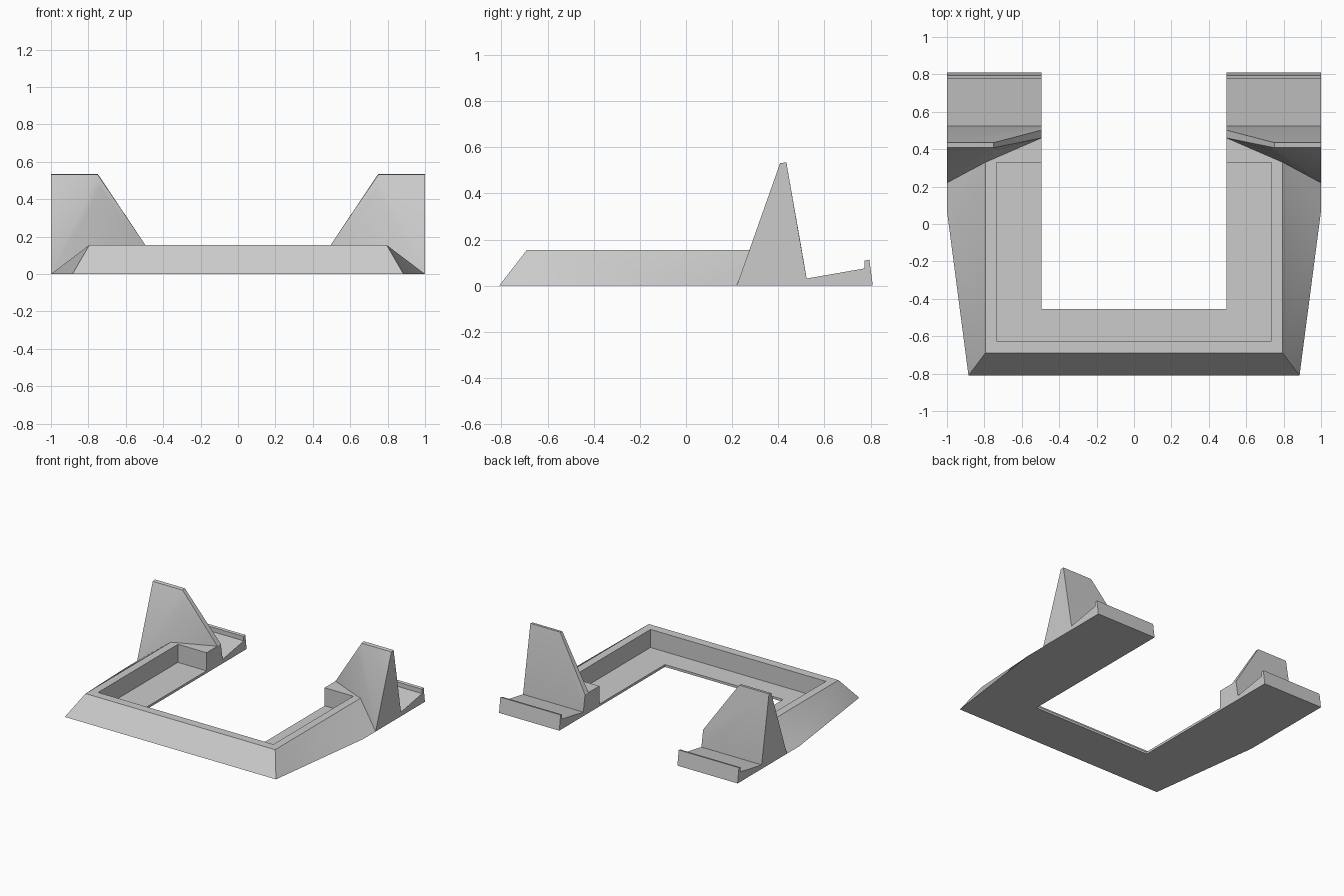
import bpy, bmesh, math

cube = bpy.data.objects.get("Cube")
if cube:
    bpy.data.objects.remove(cube, do_unlink=True)

grey = bpy.data.materials.new("light grey plastic")
grey.use_nodes = True
grey.diffuse_color = (0.6, 0.6, 0.6, 1)
grey.node_tree.nodes["Principled BSDF"].inputs["Base Color"].default_value = (0.6, 0.6, 0.6, 1)

INNER = 0.495   # half width of the central opening
RIM = 0.155     # height of the base rim


def finish(name, bm):
    bmesh.ops.recalc_face_normals(bm, faces=bm.faces)
    mesh = bpy.data.meshes.new(name)
    bm.to_mesh(mesh)
    bm.free()
    mesh.materials.append(grey)
    obj = bpy.data.objects.new(name, mesh)
    bpy.context.collection.objects.link(obj)
    return obj


def hull(name, points):
    bm = bmesh.new()
    for p in points:
        bm.verts.new(p)
    result = bmesh.ops.convex_hull(bm, input=bm.verts)
    loose = {g for g in result["geom_interior"] + result["geom_unused"]
             if isinstance(g, bmesh.types.BMVert) and not g.link_faces}
    bmesh.ops.delete(bm, geom=list(loose), context="VERTS")
    bmesh.ops.dissolve_limit(bm, angle_limit=0.01, verts=bm.verts, edges=bm.edges)
    return finish(name, bm)


def box(name, half_x, y0, y1, z0, z1):
    return hull(name, [(x, y, z) for x in (-half_x, half_x) for y in (y0, y1) for z in (z0, z1)])


def activate(obj):
    bpy.ops.object.select_all(action="DESELECT")
    obj.select_set(True)
    bpy.context.view_layer.objects.active = obj


def cut(obj, cutter):
    cutter.hide_render = True
    mod = obj.modifiers.new("cut", "BOOLEAN")
    mod.operation = "DIFFERENCE"
    mod.solver = "EXACT"
    mod.object = cutter
    activate(obj)
    bpy.ops.object.modifier_apply(modifier=mod.name)
    bpy.data.objects.remove(cutter, do_unlink=True)


# U-shaped base: sloped outer body, recessed ledge and central opening
half = [(0.885, -0.81, 0), (1, 0.07, 0), (1, 0.48, 0), (0.795, -0.69, RIM), (0.795, 0.48, RIM)]
base = hull("base_frame", [(s * x, y, z) for s in (-1, 1) for x, y, z in half])
cut(base, box("recess_cutter", 0.735, -0.625, 0.33, 0.018, 0.5))
cut(base, box("opening_cutter", INNER, -0.455, 1, -0.5, 0.5))
parts = [base]

# Leaning uprights and the trays behind them, one pair on each side
tower = [(1, 0.22, 0), (1, 0.408, 0.531), (1, 0.435, 0.535), (1, 0.523, 0.03), (1, 0.523, 0),
         (0.75, 0.408, 0.531), (0.75, 0.435, 0.535), (0.735, 0.395, 0.455),
         (0.795, 0.335, RIM), (INNER, 0.46, RIM), (INNER, 0.502, RIM),
         (INNER, 0.46, 0), (INNER, 0.523, 0.03), (INNER, 0.523, 0)]
tray = [(0.5, 0), (0.5, 0.027), (0.523, 0.031), (0.775, 0.075), (0.775, 0.109), (0.795, 0.113), (0.81, 0)]

for side, s in (("left", 1), ("right", -1)):
    parts.append(hull(side + "_upright", [(s * x, y, z) for x, y, z in tower]))
    bm = bmesh.new()
    face = bm.faces.new([bm.verts.new((s * INNER, y, z)) for y, z in tray])
    ext = bmesh.ops.extrude_face_region(bm, geom=[face], use_keep_orig=True)
    bmesh.ops.translate(bm, vec=(s * (1 - INNER), 0, 0),
                        verts=[g for g in ext["geom"] if isinstance(g, bmesh.types.BMVert)])
    parts.append(finish(side + "_rear_tray", bm))

for obj in parts:
    activate(obj)
    bpy.ops.object.shade_smooth_by_angle(angle=math.radians(25))
